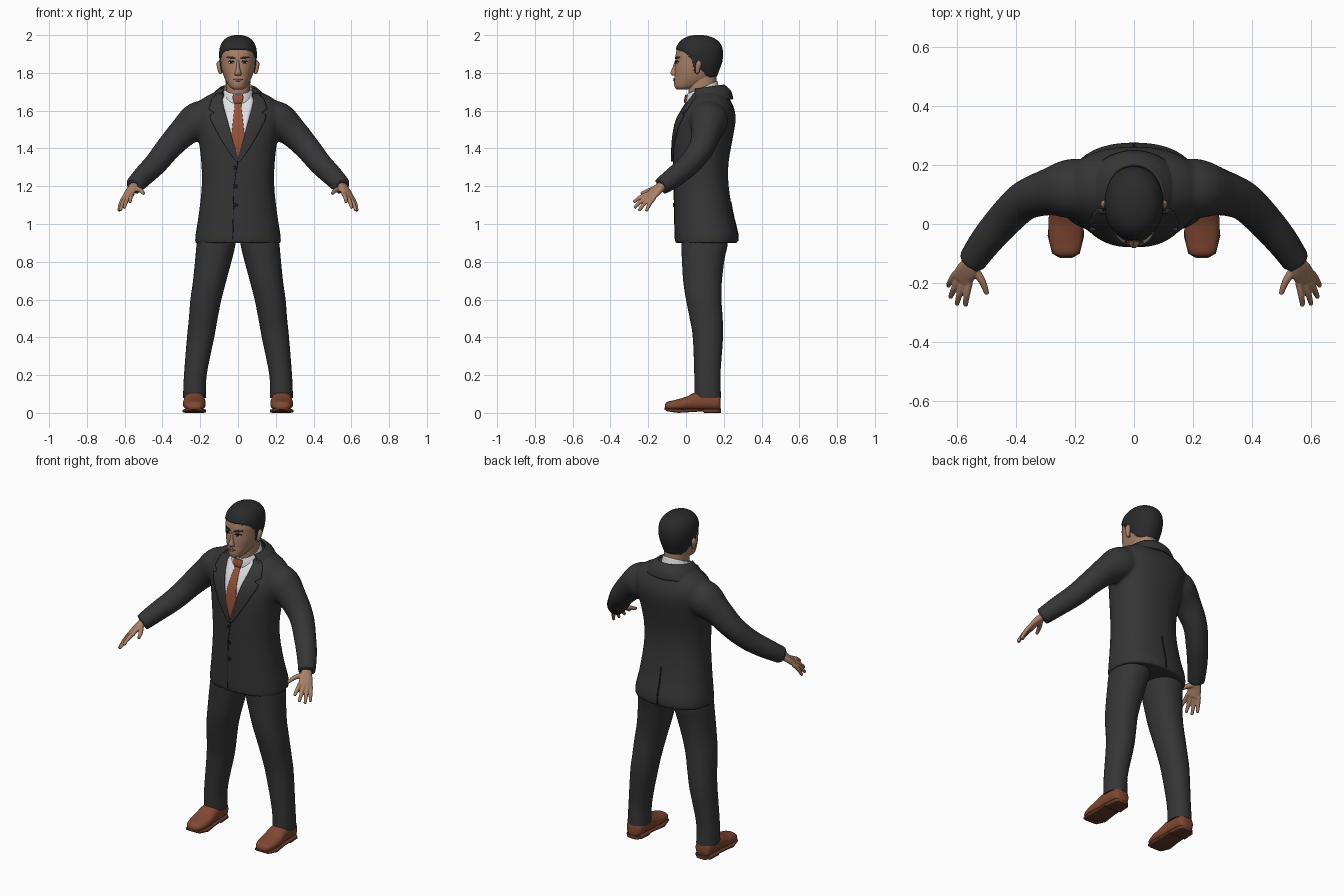
import bpy, bmesh
from math import sin, cos, pi, radians
from mathutils import Vector as V
from mathutils.bvhtree import BVHTree

if "Cube" in bpy.data.objects:
    bpy.data.objects.remove(bpy.data.objects["Cube"])


def material(name, r, g, b):
    m = bpy.data.materials.new(name)
    m.use_nodes = True
    m.diffuse_color = (r, g, b, 1)
    bsdf = next(n for n in m.node_tree.nodes if n.type == "BSDF_PRINCIPLED")
    bsdf.inputs["Base Color"].default_value = (r, g, b, 1)
    bsdf.inputs["Roughness"].default_value = 0.8
    return m


SUIT = material("charcoal_suit", .036, .036, .037)
SKIN = material("skin", .40, .22, .14)
HAIR = material("black_hair", .024, .023, .024)
SHIRT = material("white_shirt", .75, .75, .77)
TIE = material("rust_tie", .30, .085, .04)
SHOE = material("brown_leather", .22, .065, .033)
SOLE = material("brown_sole", .13, .04, .022)
DARK = material("dark_trim", .01, .01, .01)
LIPS = material("lips", .27, .125, .085)


def resample(rows, k, smooth=True):
    """Add k steps between each pair of rows, curved or straight."""
    out = []
    for i in range(len(rows) - 1):
        p, q = rows[i], rows[i + 1]
        o, r = rows[max(i - 1, 0)], rows[min(i + 2, len(rows) - 1)]
        for s in range(k):
            t = s / k
            if smooth:
                out.append([b + t / 2 * (c - a + t * (2 * a - 5 * b + 4 * c - d + t * (3 * (b - c) + d - a)))
                            for a, b, c, d in zip(o, p, q, r)])
            else:
                out.append([b + t * (c - b) for b, c in zip(p, q)])
    return out + [list(rows[-1])]


def ring(c, a, b, n=32, p=2.0):
    """Superellipse around c with half axes a and b."""
    pts = []
    for i in range(n):
        ct, st = cos(2 * pi * i / n), sin(2 * pi * i / n)
        f = (abs(ct) ** p + abs(st) ** p) ** (-1 / p)
        pts.append(V(c) + V(a) * ct * f + V(b) * st * f)
    return pts


def loft(bm, rings, closed=True):
    vs = [[bm.verts.new(p) for p in r] for r in rings]
    n = len(vs[0])
    for lo, hi in zip(vs, vs[1:]):
        for j in range(n if closed else n - 1):
            k = (j + 1) % n
            bm.faces.new((lo[j], lo[k], hi[k], hi[j]))
    if closed:
        bm.faces.new(vs[0][::-1])
        bm.faces.new(vs[-1])


def level_rings(rows, k=4, n=40, p=2.2, x=0):
    """Rows of z, half width, front y, back y and optional x centre."""
    return [ring((r[4] if len(r) > 4 else x, (r[2] + r[3]) / 2, r[0]), (r[1], 0, 0),
                 (0, (r[3] - r[2]) / 2, 0), n, p) for r in resample(rows, k)]


def tube_rings(path, k=4, n=20):
    """Rows of x, y, z, radius."""
    rows = resample(path, k)
    out = []
    for i, r in enumerate(rows):
        t = (V(rows[min(i + 1, len(rows) - 1)][:3]) - V(rows[max(i - 1, 0)][:3])).normalized()
        a = t.cross(V((0, 1, 0.3))).normalized()
        out.append(ring(r[:3], a * r[3], t.cross(a) * r[3], n))
    return out


def finish(name, bm, *mats, mirror=False, voxel=0, thick=0, offset=0, fix=True):
    if fix:
        bmesh.ops.recalc_face_normals(bm, faces=bm.faces)
    me = bpy.data.meshes.new(name)
    bm.to_mesh(me)
    bm.free()
    for m in mats:
        me.materials.append(m)
    me.shade_smooth()
    me.set_sharp_from_angle(angle=radians(50))
    ob = bpy.data.objects.new(name, me)
    bpy.context.scene.collection.objects.link(ob)
    if thick:
        mod = ob.modifiers.new("thickness", "SOLIDIFY")
        mod.thickness, mod.offset = thick, offset
    if voxel:
        mod = ob.modifiers.new("blend", "REMESH")
        mod.mode, mod.voxel_size, mod.use_smooth_shade = "VOXEL", voxel, True
        mod = ob.modifiers.new("soften", "SMOOTH")
        mod.factor, mod.iterations = 0.5, 6
    if mirror:
        ob.modifiers.new("mirror", "MIRROR")
    return ob


def part(name, rings, mat, **kw):
    bm = bmesh.new()
    loft(bm, rings)
    return finish(name, bm, mat, **kw)


def trees(*obs):
    dg = bpy.context.evaluated_depsgraph_get()
    dg.update()
    return [BVHTree.FromObject(o, dg) for o in obs]


def patch(name, rows, targets, lift, mat, side=-1, k=5, cols=8):
    """Thin plate laid on the targets; rows of z and two x limits, going down."""
    bm = bmesh.new()
    grid, y = [], 0
    for z, x0, x1 in resample(rows, k, False):
        line = []
        for j in range(cols + 1):
            x = min(x0, x1) + abs(x1 - x0) * j / cols
            hits = [t.ray_cast(V((x, 2 * side, z)), V((0, -side, 0)))[0] for t in targets]
            ys = [h.y * -side for h in hits if h]
            y = min(ys) * -side if ys else y
            line.append(bm.verts.new((x, y + side * lift, z)))
        grid.append(line)
    for a, b in zip(grid, grid[1:]):
        for j in range(cols):
            f = (a[j], b[j], b[j + 1], a[j + 1])
            bm.faces.new(f if side < 0 else f[::-1])
    return finish(name, bm, mat, thick=min(lift + .003, .0095), offset=-1, fix=False)


def collar(name, rows, arc, mat, thick):
    """Band round the neck; rows of z, half width, half depth, y centre, tilt."""
    rings = []
    for z, hx, hy, cy, tilt in resample(rows, 4):
        angs = [radians(-arc + 2 * arc * i / 48) for i in range(49)]
        rings.append([V((hx * sin(a), cy + hy * cos(a), z + tilt * cos(a))) for a in angs])
    bm = bmesh.new()
    loft(bm, rings, closed=False)
    return finish(name, bm, mat, thick=thick)


# Jacket: torso and sleeves blended into one surface
bm = bmesh.new()
loft(bm, level_rings([(.90, .228, -.058, .275), (.95, .224, -.06, .275), (1.05, .208, -.062, .25),
                      (1.2, .192, -.065, .226), (1.32, .194, -.068, .225), (1.44, .208, -.066, .245),
                      (1.54, .23, -.05, .262), (1.60, .235, -.02, .258), (1.65, .205, .012, .238),
                      (1.685, .15, .04, .21), (1.71, .09, .06, .18)], p=2.3))
for s in (1, -1):
    loft(bm, tube_rings([(s * x, y, z, r) for x, y, z, r in (
        (.12, .125, 1.575, .085), (.21, .12, 1.545, .102), (.29, .108, 1.485, .08), (.37, .08, 1.40, .068),
        (.435, .02, 1.32, .062), (.50, -.055, 1.255, .056), (.553, -.13, 1.2, .048))]))
jacket = finish("jacket", bm, SUIT, voxel=.009)

# Trousers
part("trouser_legs", level_rings([
    (.08, .061, .045, .186, .23), (.2, .06, .044, .182, .226), (.4, .072, .036, .196, .198),
    (.5, .076, .02, .194, .184), (.6, .082, 0, .188, .17), (.7, .088, -.015, .19, .15),
    (.82, .098, -.022, .205, .128), (.9, .103, -.025, .22, .115), (1.0, .1, -.02, .2, .1)]), SUIT, mirror=True)

# Shoes, lofted from toe to heel
def shoe_rings(rows, p, smooth):
    return [ring((.231, y, (zb + zt) / 2), (hx, 0, 0), (0, 0, (zt - zb) / 2), 28, p)
            for y, hx, zb, zt in resample(rows, 4, smooth)]


part("shoes", shoe_rings([(-.112, .018, .022, .042), (-.1, .042, .016, .058), (-.06, .056, .012, .068),
                          (0, .06, .012, .085), (.05, .056, .012, .108), (.12, .054, .012, .112),
                          (.17, .047, .012, .1), (.183, .028, .016, .085)], 2.4, True), SHOE, mirror=True)
part("shoe_soles", shoe_rings([(-.115, .022, .018, .028), (-.1, .047, .008, .024), (-.04, .062, 0, .02),
                               (.04, .055, .005, .02), (.09, .055, .008, .022), (.095, .056, 0, .022),
                               (.165, .051, 0, .022), (.186, .03, 0, .022)], 6, False), SOLE, mirror=True)

# Hands: palm, fingers and thumb blended together
bm = bmesh.new()
across = V((.78, .52, -.35)).normalized()
flat = across.cross(V((.035, -.063, -.06))).normalized()
loft(bm, [ring(r[:3], across * r[3], flat * r[4], 20, 2.3) for r in resample(
    [(.535, -.095, 1.225, .026, .022), (.552, -.13, 1.2, .029, .021), (.568, -.158, 1.177, .038, .018),
     (.585, -.19, 1.145, .039, .014)], 4)])
knuckle = V((.581, -.182, 1.151))
for slot, tip in zip((-.03, -.01, .01, .03), ((.572, -.278, 1.115), (.602, -.274, 1.085),
                                              (.624, -.25, 1.07), (.631, -.21, 1.068))):
    base, tip = knuckle + across * slot, V(tip)
    mid = base.lerp(tip, .5) + V((.003, -.003, .004))
    loft(bm, tube_rings([(*base, .012), (*mid, .0115), (*tip, .0085)], 3, 12))
loft(bm, tube_rings([(.548, -.145, 1.188, .016), (.515, -.195, 1.178, .013), (.499, -.238, 1.16, .009)], 3, 12))
finish("hands", bm, SKIN, mirror=True, voxel=.004)

# Neck and collars
part("neck", level_rings([(1.6, .066, .04, .18), (1.68, .064, .015, .165), (1.8, .066, .01, .16)]), SKIN)
shirt_collar = collar("shirt_collar", [(1.655, .088, .092, .092, .015), (1.69, .082, .085, .088, .025),
                                       (1.722, .072, .077, .086, .034)], 180, SHIRT, .006)
jacket_collar = collar("jacket_collar", [(1.65, .155, .127, .118, .01), (1.69, .125, .118, .115, .012),
                                         (1.72, .09, .094, .105, .014)], 125, SUIT, .012)

# Shirt front, tie, lapels, buttons and seams
chest = trees(jacket, shirt_collar)
patch("shirt_front", [(1.69, -.07, .07), (1.65, -.085, .085), (1.6, -.07, .07), (1.34, -.004, .004)],
      trees(jacket), .004, SHIRT)
patch("tie", [(1.685, -.026, .026), (1.67, -.03, .03), (1.63, -.017, .017), (1.62, -.018, .018),
              (1.46, -.036, .036), (1.41, -.033, .033), (1.345, -.004, .004)], chest, .009, TIE)
lapel_base = trees(jacket, jacket_collar)
for s, side in ((1, "left"), (-1, "right")):
    patch(side + "_lapel", [(z, s * a, s * b) for z, a, b in (
        (1.69, .078, .115), (1.66, .083, .14), (1.61, .073, .155), (1.588, .067, .125), (1.578, .064, .15),
        (1.55, .056, .145), (1.45, .03, .092), (1.36, .004, .034), (1.33, -.004, .01))],
        lapel_base, .011, SUIT)
body = trees(jacket)
patch("front_seam", [(1.33, -.003, .001), (1.2, -.024, -.02), (.92, -.03, -.026)], body, .002, DARK, cols=1)
patch("back_vent", [(1.12, -.002, .002), (.91, -.005, .005)], body, .003, DARK, side=1, cols=1)
for z in (1.3, 1.2, 1.1):
    patch("jacket_button", [(z + .011 * sin(radians(a)), -.014 - .011 * cos(radians(a)),
                             -.014 + .011 * cos(radians(a))) for a in range(80, -81, -20)],
          body, .005, DARK, k=1, cols=4)

# Head with raised hair above a hairline
HAIRLINE = [(-1, 1.925), (-.045, 1.922), (0, 1.905), (.03, 1.87), (.045, 1.80), (.065, 1.80),
            (.075, 1.82), (.12, 1.775), (1, 1.755)]


def is_hair(p):
    for (y0, z0), (y1, z1) in zip(HAIRLINE, HAIRLINE[1:]):
        if y0 <= p.y < y1:
            return p.z > z0 + (z1 - z0) * min((p.y - y0) / min(y1 - y0, .1), 1)


bm = bmesh.new()
loft(bm, level_rings([(1.713, .026, -.05, .01), (1.725, .043, -.06, .06), (1.75, .06, -.064, .125),
                      (1.78, .074, -.061, .155), (1.82, .085, -.06, .172), (1.86, .091, -.057, .186),
                      (1.9, .094, -.054, .19), (1.94, .088, -.043, .184), (1.97, .07, -.02, .16),
                      (1.987, .045, .012, .125), (1.995, .012, .05, .085)], k=8, n=96, p=2.15))
bmesh.ops.recalc_face_normals(bm, faces=bm.faces)
bm.normal_update()
for f in bm.faces:
    f.material_index = 1 if is_hair(f.calc_center_median()) else 0
moves = [(v, v.normal * .006) for v in bm.verts if all(f.material_index for f in v.link_faces)]
for v, d in moves:
    v.co += d
head = finish("head", bm, SKIN, HAIR)

# Nose and ears
part("nose", level_rings([(1.785, .012, -.07, -.03), (1.79, .018, -.077, -.03), (1.802, .017, -.082, -.03),
                          (1.83, .01, -.071, -.03), (1.868, .008, -.058, -.03)], n=20), SKIN)
part("ears", tube_rings([(.09, .058, 1.795, .004), (.094, .06, 1.805, .01), (.097, .064, 1.83, .014),
                         (.099, .068, 1.85, .014), (.098, .068, 1.865, .005)], n=14), SKIN, mirror=True)

# Face details
face = trees(head)
for s, side in ((1, "left"), (-1, "right")):
    patch(side + "_eyebrow", [(z, s * a, s * b) for z, a, b in
                              ((1.887, .035, .058), (1.88, .014, .062), (1.873, .012, .03))], face, .004, HAIR)
    patch(side + "_eye_lid_line", [(z, s * a, s * b) for z, a, b in
                                   ((1.866, .028, .045), (1.86, .018, .054), (1.857, .018, .054))],
          face, .003, DARK)
    patch(side + "_eye_white", [(z, s * a, s * b) for z, a, b in
                                ((1.86, .021, .051), (1.856, .02, .052), (1.851, .03, .045))], face, .0025, SHIRT)
    patch(side + "_iris", [(z, s * .03, s * .042) for z in (1.861, 1.85)], face, .0035, DARK, cols=3)
patch("mouth", [(1.773, -.01, .01), (1.766, -.026, .026), (1.756, -.012, .012)], face, .004, LIPS)
patch("mouth_line", [(1.767, -.025, .025), (1.7648, -.025, .025)], face, .005, DARK)
